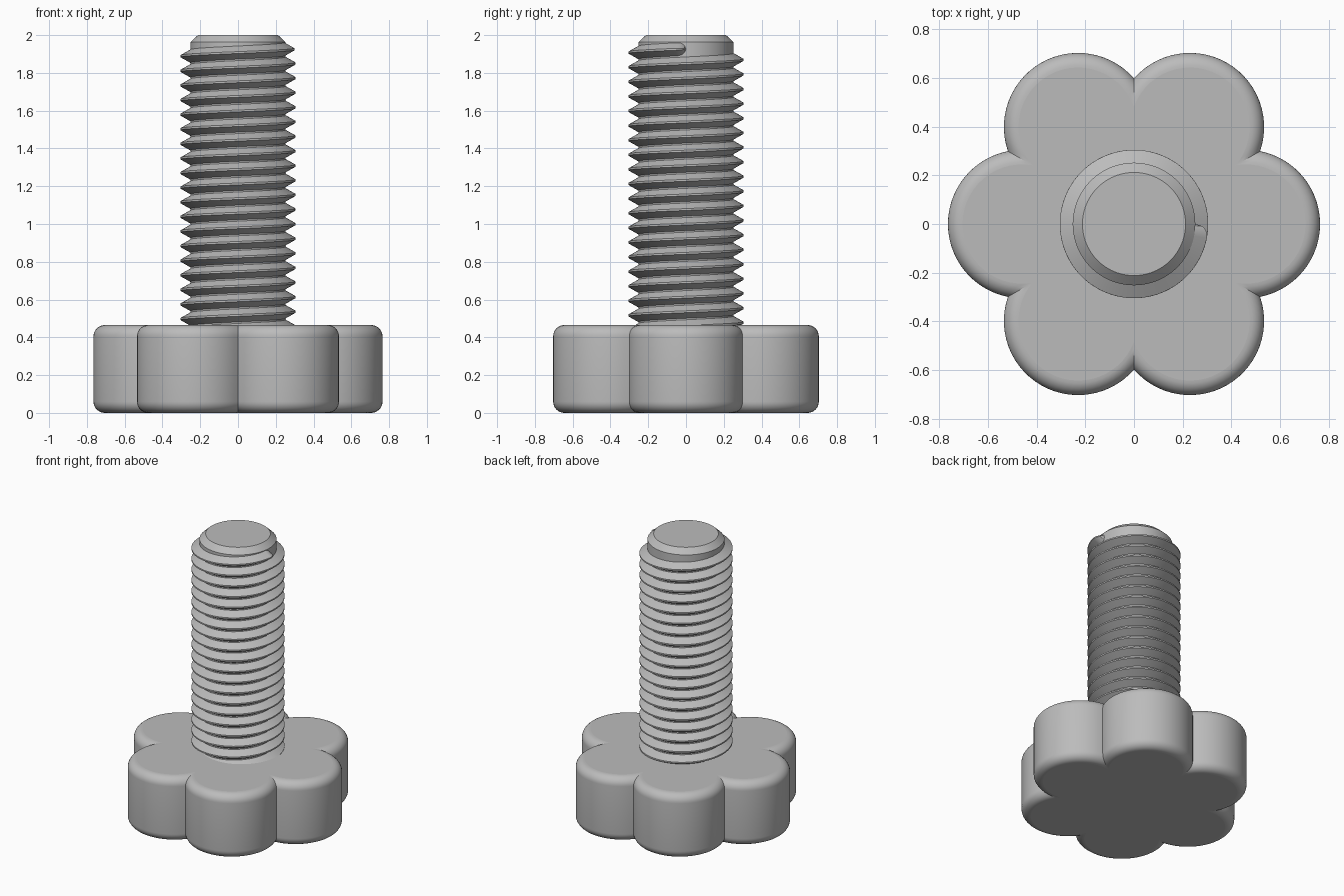
import bpy
import bmesh
from math import pi, sin, cos, acos, sqrt, radians

if "Cube" in bpy.data.objects:
    bpy.data.objects.remove(bpy.data.objects["Cube"], do_unlink=True)

# Single grey finish
GREY = (0.5, 0.5, 0.5, 1.0)
grey = bpy.data.materials.new("plain grey")
grey.use_nodes = True
grey.diffuse_color = GREY
grey.node_tree.nodes["Principled BSDF"].inputs["Base Color"].default_value = GREY


def loft(name, rings):
    """Join equal closed rings of points and cap both ends."""
    bm = bmesh.new()
    loops = [[bm.verts.new(p) for p in ring] for ring in rings]
    count = len(loops[0])
    for a, b in zip(loops, loops[1:]):
        for i in range(count):
            j = (i + 1) % count
            bm.faces.new((a[i], a[j], b[j], b[i]))
    caps = [bm.faces.new(loops[0][::-1]), bm.faces.new(loops[-1])]
    bmesh.ops.recalc_face_normals(bm, faces=bm.faces)
    bm.faces.index_update()
    cap_ids = [f.index for f in caps]
    mesh = bpy.data.meshes.new(name)
    bm.to_mesh(mesh)
    bm.free()
    mesh.materials.append(grey)
    obj = bpy.data.objects.new(name, mesh)
    bpy.context.collection.objects.link(obj)
    bpy.ops.object.select_all(action="DESELECT")
    obj.select_set(True)
    bpy.context.view_layer.objects.active = obj
    bpy.ops.object.shade_smooth_by_angle(angle=radians(25))
    for i in cap_ids:
        mesh.polygons[i].use_smooth = False
    return obj


# Six-lobed knob with rounded top and bottom rims
LOBES, LOBE_DIST, LOBE_R = 6, 0.46, 0.305
KNOB_TOP, FILLET, ARC_STEPS, FILLET_STEPS = 0.465, 0.06, 28, 8


def knob_ring(inset, z):
    r = LOBE_R - inset
    half = radians(120) - acos(LOBE_DIST * sin(pi / LOBES) / r)
    points = []
    for k in range(LOBES):
        turn = 2 * pi * k / LOBES
        for i in range(ARC_STEPS):
            a = turn - half + 2 * half * i / ARC_STEPS
            points.append((LOBE_DIST * cos(turn) + r * cos(a),
                           LOBE_DIST * sin(turn) + r * sin(a), z))
    return points


rim = []
for i in range(FILLET_STEPS + 1):
    a = pi / 2 * i / FILLET_STEPS
    rim.append((FILLET * (1 - sin(a)), FILLET * (1 - cos(a))))
profile = rim + [(inset, KNOB_TOP - z) for inset, z in reversed(rim)]
loft("knob", [knob_ring(inset, z) for inset, z in profile])

# Shaft core with a chamfered tip
ROOT_R, CREST_R = 0.252, 0.305


def circle(r, z, n=96):
    return [(r * cos(2 * pi * i / n), r * sin(2 * pi * i / n), z) for i in range(n)]


loft("shaft", [circle(ROOT_R, 0.42), circle(ROOT_R, 1.963), circle(0.212, 2.0)])

# Right-handed thread ending at the +x side with a quick run-out
PITCH, END_Z, TURNS, STEPS = 0.0773, 1.927, 19.5, 72
RUN_OUT = radians(11)


def thread_section(back):
    """Cross-section at an angle measured back from the thread's end."""
    u = max(0.0, 1 - back / RUN_OUT)
    size = max(0.02, sqrt(1 - u * u))
    z = END_Z - PITCH * back / (2 * pi)
    crest = ROOT_R + (CREST_R - ROOT_R) * size
    base, flat = 0.037 * size, 0.005 * size
    section = [(ROOT_R - 0.004, -base), (crest, -flat),
               (crest, flat), (ROOT_R - 0.004, base)]
    return [(r * cos(-back), r * sin(-back), z + h) for r, h in section]


total = 2 * pi * TURNS
main_steps = int(TURNS * STEPS)
backs = [total + (RUN_OUT - total) * i / main_steps for i in range(main_steps + 1)]
backs += [RUN_OUT * cos(pi / 2 * i / 10) for i in range(1, 11)]
loft("thread", [thread_section(b) for b in backs])
